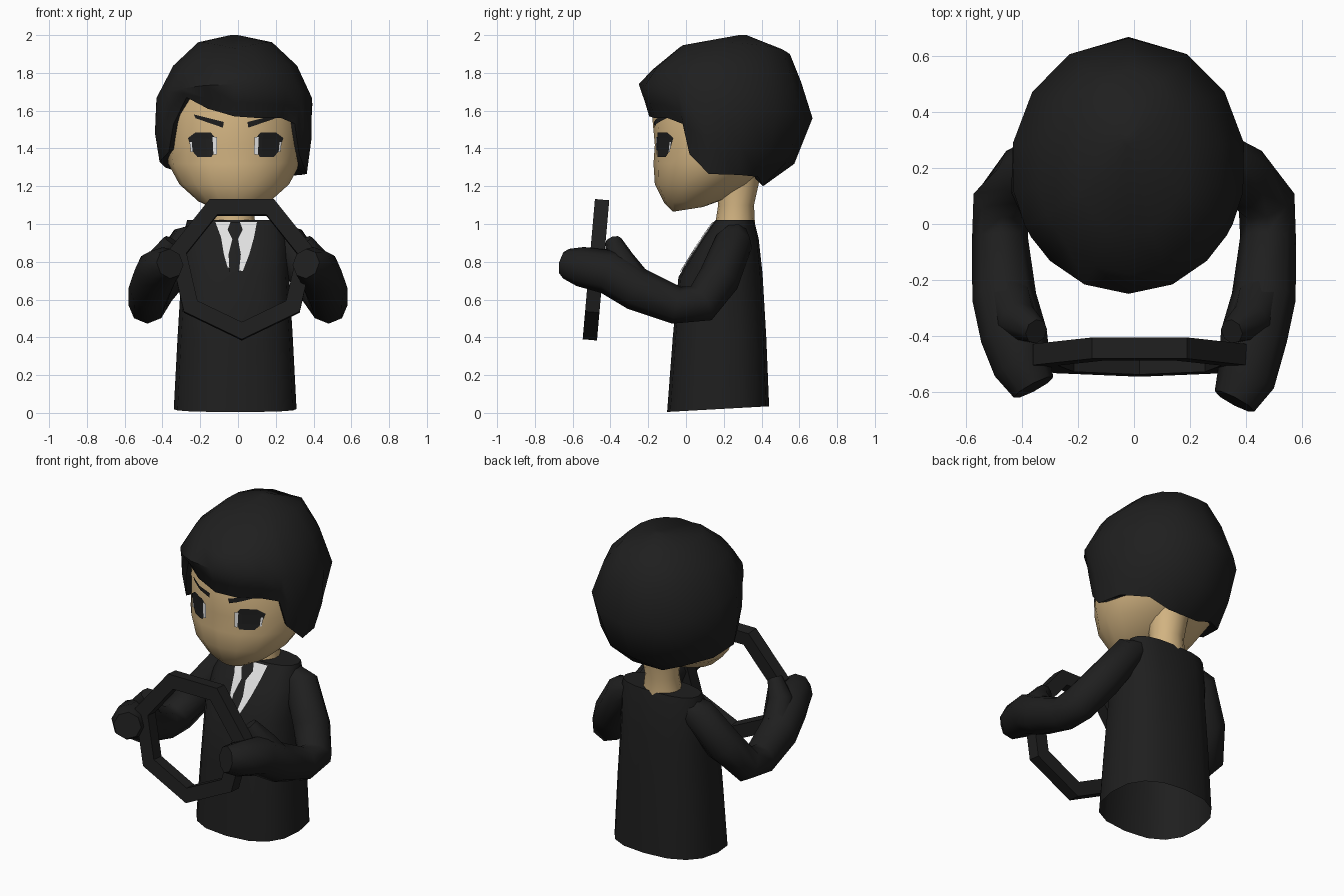
import bpy, bmesh, math
from mathutils import Vector
from mathutils.bvhtree import BVHTree

if "Cube" in bpy.data.objects:
    bpy.data.objects.remove(bpy.data.objects["Cube"])


def material(name, rgb):
    m = bpy.data.materials.new(name)
    m.diffuse_color = (*rgb, 1)
    m.use_nodes = True
    m.node_tree.nodes["Principled BSDF"].inputs["Base Color"].default_value = m.diffuse_color
    return m


BLACK = material("black", (0.0135, 0.0135, 0.0135))
SKIN = material("tan skin", (0.64, 0.45, 0.22))
WHITE = material("white", (0.76, 0.76, 0.76))


def finish(name, bm, mat, smooth=40):
    me = bpy.data.meshes.new(name)
    bm.to_mesh(me)
    bm.free()
    me.materials.append(mat)
    ob = bpy.data.objects.new(name, me)
    bpy.context.collection.objects.link(ob)
    if smooth:
        bpy.ops.object.select_all(action='DESELECT')
        ob.select_set(True)
        bpy.context.view_layer.objects.active = ob
        bpy.ops.object.shade_smooth_by_angle(angle=math.radians(smooth))
    return ob


def loft(name, rings, mat, caps=(True, True), smooth=40):
    """Skin a list of equal-length closed rings."""
    bm = bmesh.new()
    vs = [[bm.verts.new(p) for p in r] for r in rings]
    n = len(vs[0])
    for a, b in zip(vs, vs[1:]):
        for i in range(n):
            j = (i + 1) % n
            bm.faces.new((a[i], a[j], b[j], b[i]))
    if caps[0]:
        bm.faces.new(vs[0])
    if caps[1]:
        bm.faces.new(vs[-1])
    bmesh.ops.remove_doubles(bm, verts=bm.verts, dist=0.0005)
    bmesh.ops.recalc_face_normals(bm, faces=bm.faces)
    return finish(name, bm, mat, smooth)


def oval(cx, rx, y0, y1, z0, z1, n=14, power=1.0):
    """Horizontal ring spanning y0..y1 (z0 in front, z1 behind); power < 1 squares it."""
    pts = []
    for k in range(n):
        a = 2 * math.pi * k / n
        s, c = (math.copysign(abs(f) ** power, f) for f in (math.sin(a), math.cos(a)))
        t = (1 - c) / 2
        pts.append((cx + rx * s, y0 + (y1 - y0) * t, z0 + (z1 - z0) * t))
    return pts


def tube(name, path, mat, n=8):
    """Tapered tube through (x, y, z, radius) points."""
    pts = [Vector(p[:3]) for p in path]
    rings = []
    for i, p in enumerate(pts):
        d = (pts[min(i + 1, len(pts) - 1)] - pts[max(i - 1, 0)]).normalized()
        u = d.cross(Vector((1, 0, 0))).normalized()
        v = d.cross(u)
        r = path[i][3]
        rings.append([p + r * (math.cos(2 * math.pi * k / n) * u + math.sin(2 * math.pi * k / n) * v)
                      for k in range(n)])
    return loft(name, rings, mat, smooth=50)


def decal(name, rows, target, mat, lift=0.006, n=8):
    """Thin plate of (x0, z0, x1, z1) rows laid on the front of a target."""
    me = target.data
    tree = BVHTree.FromPolygons([v.co for v in me.vertices], [p.vertices[:] for p in me.polygons])
    bm = bmesh.new()
    grid = []
    for x0, z0, x1, z1 in rows:
        line = []
        for i in range(n + 1):
            x, z = x0 + (x1 - x0) * i / n, z0 + (z1 - z0) * i / n
            hit = tree.ray_cast(Vector((x, -2, z)), Vector((0, 1, 0)))[0]
            line.append(bm.verts.new((x, (hit.y if hit else 0.15) - lift, z)))
        grid.append(line)
    for a, b in zip(grid, grid[1:]):
        for i in range(n):
            bm.faces.new((a[i], b[i], b[i + 1], a[i + 1]))
    return finish(name, bm, mat, 0)


# Jacket body, open underneath
jacket = loft("jacket", [oval(-0.015, rx, y0, y1, z0, z1, 16, 0.8) for rx, y0, y1, z0, z1 in (
    (0.325, -0.10, 0.44, 0.005, 0.035), (0.305, -0.07, 0.425, 0.4, 0.4),
    (0.285, -0.04, 0.405, 0.72, 0.74), (0.28, 0.07, 0.385, 0.9, 0.92),
    (0.255, 0.155, 0.36, 1.02, 1.02))], BLACK, (False, True))

# Shirt front and tie
decal("shirt_front", [(-0.12, 1.01, 0.10, 1.01), (-0.09, 0.93, 0.085, 0.93),
                      (-0.075, 0.84, 0.06, 0.84), (-0.055, 0.77, 0.025, 0.75)], jacket, WHITE, 0.005)
decal("tie", [(-0.04, 1.01, 0.01, 1.01), (-0.055, 0.97, 0.025, 0.97), (-0.03, 0.92, 0.0, 0.92),
              (-0.05, 0.84, 0.015, 0.84), (-0.045, 0.745, 0.005, 0.745)], jacket, BLACK, 0.009)

# Neck and head
loft("neck", [oval(-0.02, 0.115, 0.155, 0.365, 1.0, 1.0), oval(-0.02, 0.10, 0.17, 0.36, 1.1, 1.1),
              oval(-0.02, 0.12, 0.15, 0.40, 1.28, 1.28)], SKIN)
head = loft("head", [oval(-0.02, rx, y0, y1, z0, z1, 16) for rx, y0, y1, z0, z1 in (
    (0.10, -0.07, 0.09, 1.065, 1.09), (0.19, -0.115, 0.20, 1.11, 1.13),
    (0.29, -0.165, 0.33, 1.21, 1.21), (0.35, -0.172, 0.45, 1.32, 1.32),
    (0.36, -0.165, 0.50, 1.42, 1.42), (0.355, -0.18, 0.52, 1.58, 1.58),
    (0.27, -0.10, 0.48, 1.78, 1.76), (0.12, 0.10, 0.40, 1.86, 1.86))], SKIN)

# Eyes and brows, mirrored across the face
parts = {
    "eye": ([(-0.225, 1.485, -0.145, 1.485), (-0.265, 1.455, -0.115, 1.45),
             (-0.245, 1.39, -0.12, 1.39), (-0.215, 1.355, -0.14, 1.355)], BLACK, 0.006),
    "eye_white_inner": ([(-0.135, 1.46, -0.112, 1.46), (-0.13, 1.365, -0.11, 1.37)], WHITE, 0.009),
    "eye_white_outer": ([(-0.256, 1.435, -0.245, 1.435), (-0.25, 1.38, -0.24, 1.38)], WHITE, 0.009),
    "brow": ([(-0.235, 1.58, -0.075, 1.54), (-0.225, 1.56, -0.08, 1.51)], BLACK, 0.007)}
for name, (rows, mat, lift) in parts.items():
    decal(name + "_left", rows, head, mat, lift)
    flipped = [(-0.025 - x1, z1, -0.025 - x0, z0) for x0, z0, x1, z1 in rows]
    decal(name + "_right", flipped, head, mat, lift)

# Hair cap: columns by angle from the front, each with its own hem height
HEM = ((0, 1.57), (22, 1.56), (42, 1.56), (57, 1.53), (63, 1.37), (78, 1.265), (100, 1.26),
       (125, 1.25), (150, 1.2), (180, 1.2), (210, 1.2), (235, 1.25), (260, 1.30), (282, 1.33),
       (298, 1.38), (304, 1.53), (318, 1.67), (338, 1.61))


def hair_ring(cx, rx, y0, y1, z0, z1, side_lift=0.0):
    pts = []
    for d, _ in HEM:
        a = math.radians(d)
        t = (1 - math.cos(a)) / 2
        pts.append(Vector((cx + rx * math.sin(a), y0 + (y1 - y0) * t,
                           z0 + (z1 - z0) * t + side_lift * abs(math.sin(a)))))
    return pts


widest = hair_ring(-0.02, 0.42, -0.25, 0.67, 1.74, 1.56)
middle, hem, inner = [], [], []
for (d, z), w in zip(HEM, widest):
    a = math.radians(d)
    back, side = max(0, -math.cos(a)), math.sin(a) ** 4
    flare = 0.04 if math.sin(a) < 0 else 0.01
    off = Vector((w.x + 0.02, w.y - 0.21, 0))
    for ring, s, h in ((middle, 0.93 - 0.14 * back + (0.06 + flare) * side, w.z + (z - w.z) * (0.55 + 0.12 * back)),
                       (hem, 0.88 - 0.45 * back + (0.05 + flare) * side, z),
                       (inner, 0.71 - 0.36 * back, z + 0.04)):
        ring.append(Vector((-0.02, 0.21, h)) + off * s)
loft("hair", [hair_ring(-0.02, 0.02, 0.28, 0.32, 2.0, 2.0),
              hair_ring(-0.015, 0.20, -0.04, 0.55, 1.93, 1.90, 0.045),
              hair_ring(-0.015, 0.335, -0.18, 0.61, 1.815, 1.75, 0.05),
              widest, middle, hem, inner], BLACK, (True, False), 60)

# Arms and gripping hands, one per side
for s, side, reach in ((-1, "left", 0.0), (1, "right", -0.05)):
    tube("arm_" + side, [(s * x, y, z, r) for x, y, z, r in (
        (0.16, 0.27, 0.97, 0.05), (0.26, 0.255, 0.91, 0.10), (0.39, 0.175, 0.71, 0.11),
        (0.475, 0.08, 0.58, 0.105), (0.48, -0.05, 0.57, 0.10), (0.465, -0.26, 0.655, 0.115),
        (0.43, -0.40, 0.745, 0.12), (0.40, -0.51 + reach, 0.775, 0.105),
        (0.36, -0.585 + reach, 0.79, 0.08))], BLACK)
    tube("thumb_" + side, [(s * 0.445, -0.28, 0.70, 0.09), (s * 0.415, -0.35, 0.81, 0.075),
                           (s * 0.35, -0.385, 0.91, 0.045)], BLACK)

# Seven-sided steering wheel, leaning slightly back
tilt = math.radians(5)


def wheel_ring(r, depth):
    pts = []
    for k in range(7):
        a = -math.pi / 2 + 2 * math.pi * k / 7
        u = r * math.sin(a)
        pts.append((0.02 + r * math.cos(a), -0.475 + u * math.sin(tilt) + depth * math.cos(tilt),
                    0.777 + u * math.cos(tilt) - depth * math.sin(tilt)))
    return pts


section = ((0.392, -0.038), (0.30, -0.038), (0.30, 0.038), (0.392, 0.038), (0.392, -0.038))
loft("steering_wheel", [wheel_ring(r, d) for r, d in section], BLACK, (False, False), 20)
